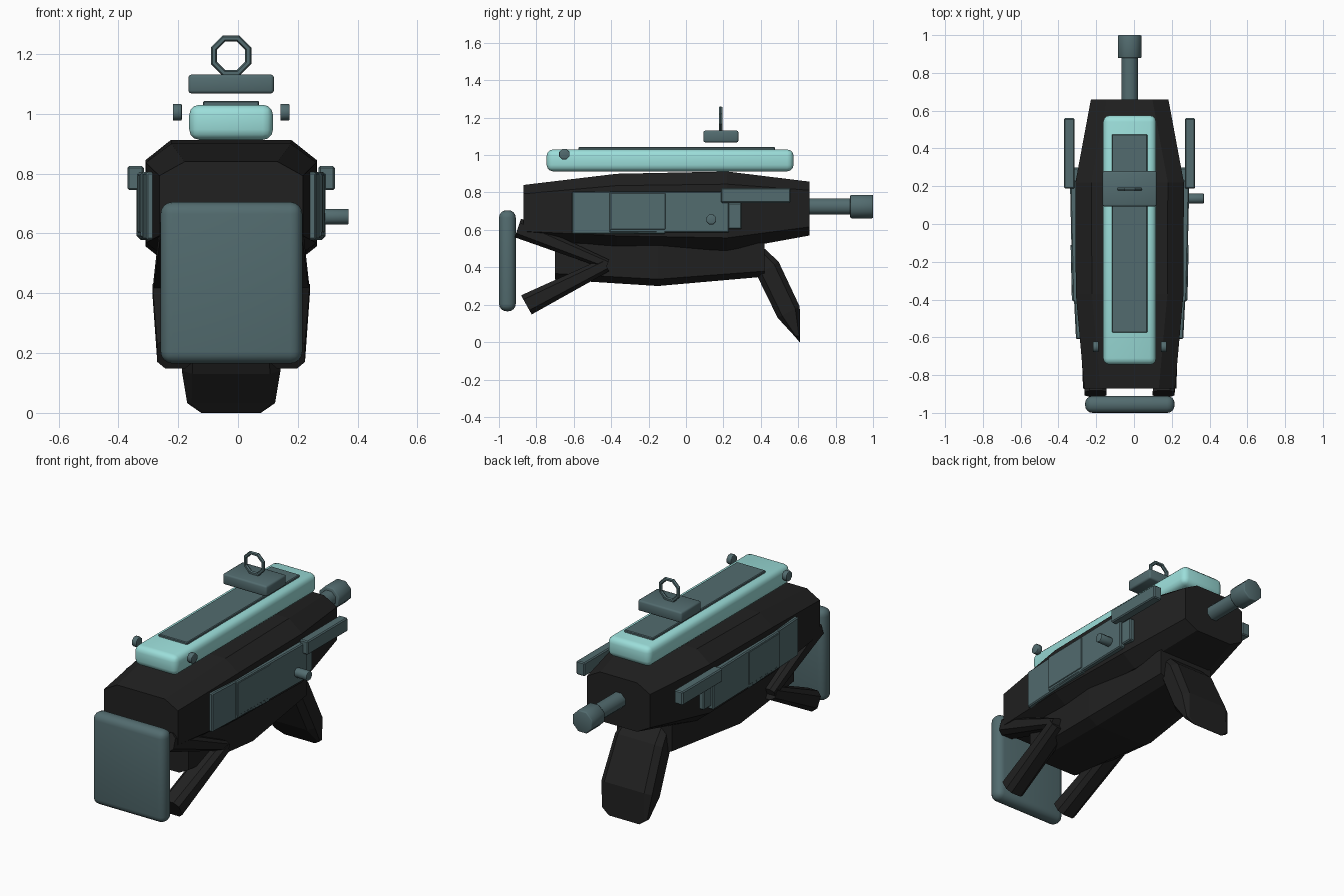
import bpy, bmesh, math
from mathutils import Vector, Matrix

if "Cube" in bpy.data.objects:
    bpy.data.objects.remove(bpy.data.objects["Cube"])

CX = -0.023  # centre line of the symmetric parts


def material(name, rgb):
    m = bpy.data.materials.new(name)
    m.diffuse_color = (*rgb, 1)
    m.use_nodes = True
    m.node_tree.nodes["Principled BSDF"].inputs["Base Color"].default_value = m.diffuse_color
    return m


BLACK = material("black", (0.015, 0.015, 0.015))
SLATE = material("slate", (0.085, 0.148, 0.158))
AQUA = material("aqua", (0.33, 0.73, 0.70))


def finish(bm, name, mat, smooth=None):
    bmesh.ops.recalc_face_normals(bm, faces=bm.faces[:])
    me = bpy.data.meshes.new(name)
    bm.to_mesh(me)
    bm.free()
    me.materials.append(mat)
    ob = bpy.data.objects.new(name, me)
    bpy.context.collection.objects.link(ob)
    if smooth:
        bpy.ops.object.select_all(action='DESELECT')
        ob.select_set(True)
        bpy.context.view_layer.objects.active = ob
        bpy.ops.object.shade_smooth_by_angle(angle=math.radians(smooth))
    return ob


def loft(name, mat, sections):
    """Chamfered sections: lower (y,z), upper (y,z), x centre, half width, x chamfer, chamfer fraction."""
    bm = bmesh.new()
    rings = []
    for p, q, x, w, cx, t in sections:
        p, q = Vector(p), Vector(q)
        ring = []
        for dx, f in ((w - cx, 0), (w, t), (w, 1 - t), (w - cx, 1),
                      (cx - w, 1), (-w, 1 - t), (-w, t), (cx - w, 0)):
            c = p.lerp(q, f)
            ring.append(bm.verts.new((CX + x + dx, c.x, c.y)))
        rings.append(ring)
    for a, b in zip(rings, rings[1:]):
        for i in range(8):
            bm.faces.new((a[i], a[i - 1], b[i - 1], b[i]))
    bm.faces.new(rings[0])
    bm.faces.new(rings[-1])
    return finish(bm, name, mat)


def box(name, mat, x, y, z, bevel=0.006, seg=1, shear=0.0):
    """Bevelled box from ranges relative to the centre line; shear shifts x along y."""
    bm = bmesh.new()
    bmesh.ops.create_cube(bm, size=1)
    for v in bm.verts:
        v.co = [r[0] if c < 0 else r[1] for c, r in zip(v.co, (x, y, z))]
        v.co.x += CX
    bmesh.ops.bevel(bm, geom=bm.edges[:], offset=bevel, segments=seg,
                    profile=0.5, affect='EDGES')
    for v in bm.verts:
        v.co.x += shear * (v.co.y - y[0])
    return finish(bm, name, mat, 50 if seg > 1 else 30)


def cylinder(name, mat, centre, radius, length, axis, bevel=0.0, sides=8):
    bm = bmesh.new()
    rot = Matrix.Rotation(math.pi / 2, 4, 'Y' if axis == 'X' else 'X')
    spin = Matrix.Rotation(math.pi / sides, 4, 'Z')
    bmesh.ops.create_cone(bm, cap_ends=True, segments=sides, radius1=radius,
                          radius2=radius, depth=length,
                          matrix=Matrix.Translation(centre) @ rot @ spin)
    if bevel:
        rim = [e for e in bm.edges if any(len(f.verts) > 4 for f in e.link_faces)]
        bmesh.ops.bevel(bm, geom=rim, offset=bevel, segments=2, profile=0.5, affect='EDGES')
    return finish(bm, name, mat, 50)


# Main body and lower hull
loft("body", BLACK, [
    ((y, lo), (y, hi), 0, w, 0.085, 0.16)
    for y, lo, hi, w in ((-0.87, 0.545, 0.84, 0.24), (-0.37, 0.505, 0.9, 0.285),
                         (0.22, 0.49, 0.912, 0.287), (0.66, 0.57, 0.858, 0.205))])
loft("lower_hull", BLACK, [
    ((y, lo), (y, 0.56), 0, w, 0.06, 0.14)
    for y, lo, w in ((-0.70, 0.335, 0.19), (-0.15, 0.30, 0.225), (0.42, 0.35, 0.18))])

# Rear leg bending down to a chamfered tip
loft("leg", BLACK, [
    ((0.34, 0.42), (0.42, 0.50), 0, 0.14, 0.03, 0.2),
    ((0.38, 0.355), (0.495, 0.43), 0, 0.155, 0.035, 0.2),
    ((0.49, 0.13), (0.608, 0.19), 0, 0.165, 0.035, 0.2),
    ((0.58, 0.032), (0.61, 0.035), 0, 0.147, 0.015, 0.2),
    ((0.606, 0.001), (0.61, 0.0), 0, 0.10, 0.005, 0.2)])

# Pairs of struts, side panels and rails
for s, side in ((1, "right"), (-1, "left")):
    loft("upper_strut_" + side, BLACK, [
        ((-0.915, 0.56), (-0.882, 0.66), s * 0.18, 0.058, 0.025, 0.22),
        ((-0.43, 0.39), (-0.41, 0.44), s * 0.203, 0.058, 0.025, 0.22)])
    loft("lower_strut_" + side, BLACK, [
        ((-0.825, 0.148), (-0.882, 0.25), s * 0.187, 0.06, 0.027, 0.22),
        ((-0.41, 0.38), (-0.45, 0.445), s * 0.203, 0.06, 0.027, 0.22)])

    def mirrored(a, b):
        return tuple(sorted((s * a, s * b)))

    box("front_panel_" + side, SLATE, mirrored(0.23, 0.284), (-0.61, -0.11),
        (0.578, 0.805), shear=s * 0.05)
    box("long_panel_" + side, SLATE, mirrored(0.24, 0.302), (-0.41, 0.23),
        (0.585, 0.805), shear=s * 0.022)
    box("panel_inset_" + side, SLATE, mirrored(0.28, 0.306), (-0.405, -0.11),
        (0.602, 0.797), 0.003, shear=s * 0.022)
    box("panel_step_" + side, SLATE, mirrored(0.25, 0.302), (0.2, 0.298), (0.605, 0.745))
    box("rail_" + side, SLATE, mirrored(0.292, 0.347), (0.187, 0.56), (0.745, 0.825))
    cylinder("top_pin_" + side, SLATE, (CX + s * 0.18, -0.65, 1.005), 0.03, 0.03, 'X', 0.003)

# Knob on one side only
cylinder("side_knob", SLATE, (0.315, 0.135, 0.656), 0.028, 0.11, 'X', 0.003)

# Upright front plate
box("front_plate", SLATE, (-0.236, 0.238), (-1.0, -0.91), (0.165, 0.705), 0.04, 4)

# Barrel with wider tip
cylinder("barrel", SLATE, (CX, 0.75, 0.725), 0.047, 0.28, 'Y')
cylinder("barrel_tip", SLATE, (CX, 0.939, 0.725), 0.068, 0.122, 'Y', 0.006)

# Top cover with its inlaid strip
box("top_cover", AQUA, (-0.14, 0.14), (-0.745, 0.575), (0.913, 1.03), 0.034, 3)
box("top_strip", SLATE, (-0.094, 0.094), (-0.575, 0.475), (1.02, 1.043), 0.004)

# Sight block and ring
box("sight_block", SLATE, (-0.143, 0.143), (0.093, 0.28), (1.068, 1.131), 0.01, 2)
bpy.ops.mesh.primitive_torus_add(major_segments=8, minor_segments=6, major_radius=0.062,
                                 minor_radius=0.011, location=(CX, 0.185, 1.194),
                                 rotation=(math.pi / 2, math.pi / 8, 0))
ring = bpy.context.object
ring.name = "sight_ring"
ring.data.materials.append(SLATE)
